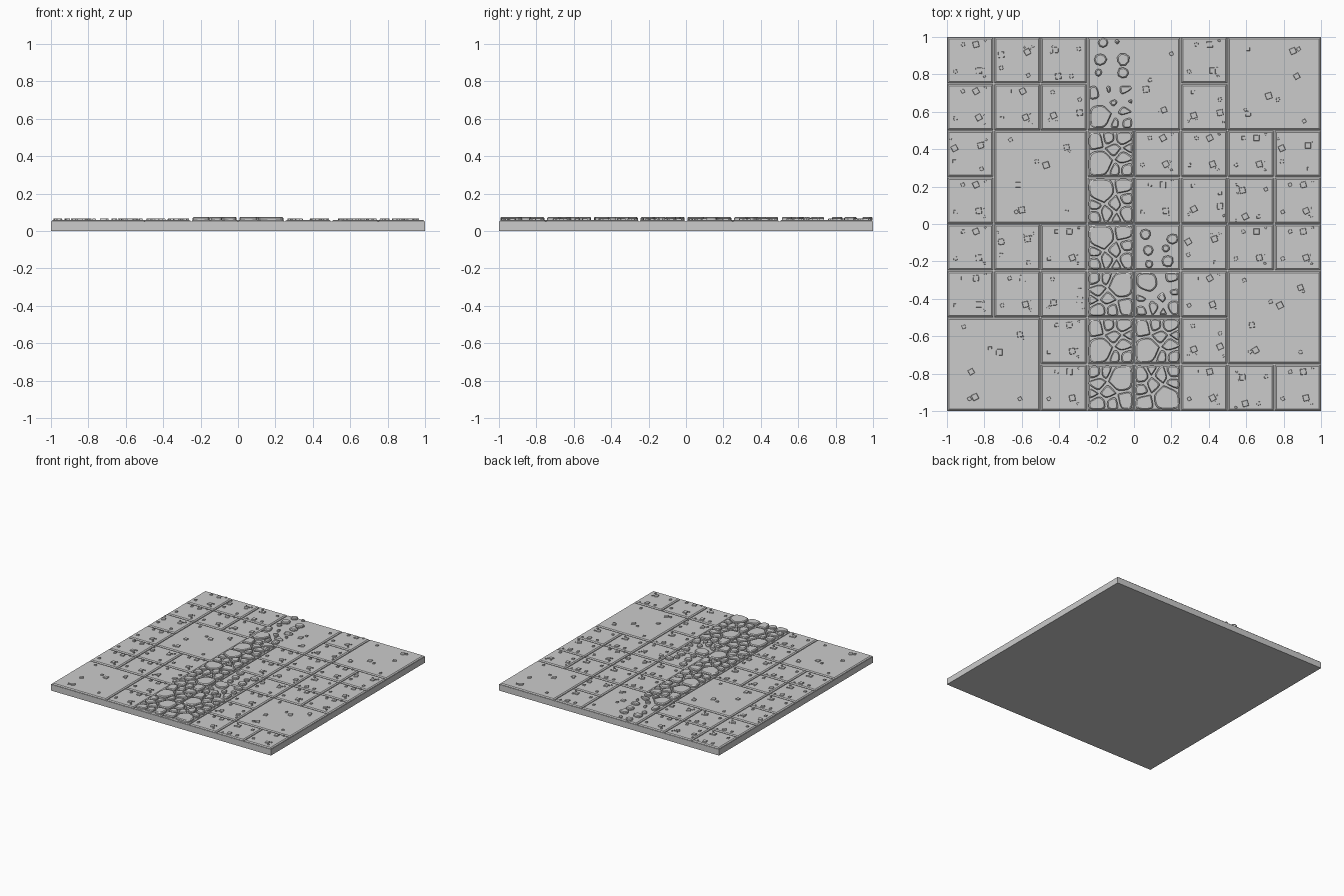
import bpy, bmesh, math, random
from mathutils import Vector

if "Cube" in bpy.data.objects:
    bpy.data.objects.remove(bpy.data.objects["Cube"])

random.seed(4)
C = 0.25                                   # grid cell size
Z_SLAB, Z_TILE, Z_CHIP, Z_STONE = 0.05, 0.06, 0.067, 0.076


def ring_stack(bm, rings):
    """Closed solid from matching outlines given as (points, z)."""
    loops = [[bm.verts.new((x, y, z)) for x, y in pts] for pts, z in rings]
    n = len(loops[0])
    for a, b in zip(loops, loops[1:]):
        for i in range(n):
            j = (i + 1) % n
            bm.faces.new((a[i], a[j], b[j], b[i]))
    bm.faces.new(loops[0][::-1])
    bm.faces.new(loops[-1])


def finish(bm, name):
    bmesh.ops.recalc_face_normals(bm, faces=bm.faces)
    me = bpy.data.meshes.new(name)
    bm.to_mesh(me)
    bm.free()
    bpy.context.collection.objects.link(bpy.data.objects.new(name, me))


def turn(x, y, r):
    for _ in range(r):
        x, y = -y, x
    return x, y


def rect(x0, y0, s, d):
    a, b, c, e = x0 + d, y0 + d, x0 + s - d, y0 + s - d
    return [(a, b), (c, b), (c, e), (a, e)]


def scaled(pts, d):
    """Pull an outline toward its centre by about d."""
    c = sum((Vector(p) for p in pts), Vector((0, 0))) / len(pts)
    r = sum((Vector(p) - c).length for p in pts) / len(pts)
    return [tuple(c + (Vector(p) - c) * max(0.3, 1 - d / r)) for p in pts]


# base slab
bm = bmesh.new()
ring_stack(bm, [(rect(-1, -1, 2, 0), 0), (rect(-1, -1, 2, 0), Z_SLAB)])
finish(bm, "base_slab")

# layout: large tiles (column, row, quarter turns); cobbled cells
large = [(1, 4, 0), (0, 0, 0), (6, 6, 2), (6, 1, 0), (3, 6, 3)]
full = {(3, 0): 0, (3, 1): 2, (3, 2): 0, (3, 3): 1, (3, 4): 1, (3, 5): 2,
        (4, 0): 3, (4, 1): 2}
turns = {(1, 7): 1, (2, 7): 2, (2, 6): 3, (5, 6): 3, (0, 5): 1, (7, 5): 1,
         (5, 4): 3, (6, 4): 2, (1, 3): 1, (5, 3): 1, (2, 2): 3, (5, 1): 3,
         (6, 0): 2}
covered = {(c + i, r + j) for c, r, _ in large for i in (0, 1) for j in (0, 1)}
singles = [(c, r) for c in range(8) for r in range(8) if (c, r) not in covered]

# bevelled paving tiles
bm = bmesh.new()
for c, r, s in [(c, r, C) for c, r in singles] + [(c, r, 2 * C) for c, r, _ in large]:
    x, y = -1 + c * C, -1 + r * C
    ring_stack(bm, [(rect(x, y, s, 0.003), Z_SLAB - 0.002),
                    (rect(x, y, s, 0.003), Z_SLAB + 0.003),
                    (rect(x, y, s, 0.011), Z_TILE)])
finish(bm, "paving_tiles")

# raised square chips on the tiles (x, y, size)
small_set = [(.03, .085, .033), (-.04, .085, .02), (.08, .105, .012),
             (-.08, -.06, .02), (.045, -.055, .033), (.07, -.04, .009),
             (.075, -.085, .012), (.062, -.075, .007)]
large_set = [(-.16, .2, .02), (.14, .16, .03), (.155, .14, .015),
             (-.02, .085, .02), (.03, .065, .035), (-.12, -.04, .03),
             (-.1, -.175, .034), (-.13, -.185, .02), (.14, -.185, .02)]


def chips(bm, cx, cy, table, r, keep=-9):
    for px, py, s in table:
        x, y = turn(px, py, r)
        if x < keep:
            continue
        a0 = math.pi / 4 + 0.25 + 0.3 * random.uniform(-1, 1)
        out = [(cx + x + 0.7 * s * math.cos(a0 + k * math.pi / 2),
                cy + y + 0.7 * s * math.sin(a0 + k * math.pi / 2)) for k in range(4)]
        ring_stack(bm, [(out, Z_TILE - 0.002), (scaled(out, 0.1 * s), Z_CHIP)])


bm = bmesh.new()
for c, r in singles:
    if (c, r) not in full and (c, r) not in ((4, 2), (4, 3)):
        chips(bm, -1 + (c + .5) * C, -1 + (r + .5) * C, small_set, turns.get((c, r), 0))
for c, r, t in large:
    chips(bm, -1 + (c + 1) * C, -1 + (r + 1) * C, large_set, t, 0.02 if c == 3 else -9)
finish(bm, "stone_chips")


# cobblestones: weighted cells cut from a square, corners rounded
seeds = [(.24, .2, .07), (-.08, .34, .01), (-.34, .34, .01), (-.26, .08, .01),
         (-.4, -.14, 0), (-.06, -.08, .01), (-.28, -.36, .02), (.06, -.34, .01),
         (.34, -.28, .03)]


def clip(poly, n, d):
    out = []
    for a, b in zip(poly, poly[1:] + poly[:1]):
        da, db = a.dot(n) - d, b.dot(n) - d
        if da <= 0:
            out.append(a)
        if da * db < 0:
            out.append(a.lerp(b, da / (da - db)))
    return out


def round_corners(poly, t):
    return [p for a, b in zip(poly, poly[1:] + poly[:1])
            for p in (a.lerp(b, t), a.lerp(b, 1 - t))]


def stone(bm, pts):
    ring_stack(bm, [(pts, Z_TILE - 0.003), (pts, Z_STONE - 0.006),
                    (scaled(pts, 0.007), Z_STONE)])


def cobbles(bm, c, r, t, gap, fade=None):
    cx, cy = -1 + (c + .5) * C, -1 + (r + .5) * C
    pts = [(Vector(turn(x, y, t)), w) for x, y, w in seeds]
    for p, w in pts:
        g = gap + (0.1 * max(0, p.y + 0.2) if fade else 0)
        poly = [Vector(v) for v in rect(-.47, -.47, .94, 0)]
        for q, v in pts:
            if q != p:
                d = q - p
                L = d.length
                poly = clip(poly, d / L, (q.dot(q) - p.dot(p) + w - v) / 2 / L - g)
        if len(poly) > 2:
            poly = round_corners(round_corners(poly, 0.2), 0.25)
            if fade:
                poly = [Vector(v) for v in scaled(poly, 0.02)]
            stone(bm, [(cx + v.x * C, cy + v.y * C) for v in poly])


bm = bmesh.new()
for (c, r), t in full.items():
    cobbles(bm, c, r, t, 0.022)
for c, r, t in ((4, 2, 1), (3, 6, 2)):      # thinning-out cells
    cobbles(bm, c, r, t, 0.03, True)
# scattered stones at the ends of the path (x, y, radius)
for x, y, s in [(.06, -.055, .029), (.205, -.08, .03), (.075, -.14, .028),
                (.18, -.2, .032), (.08, -.215, .022), (.17, -.13, .02),
                (-.165, .97, .026), (-.09, .975, .012), (-.18, .88, .034),
                (-.058, .88, .034), (-.19, .81, .02), (-.06, .808, .03)]:
    k0 = random.uniform(0, 1)
    stone(bm, [(x + s * random.uniform(.9, 1.1) * math.cos(k0 + k * math.pi / 4),
                y + s * random.uniform(.9, 1.1) * math.sin(k0 + k * math.pi / 4))
               for k in range(8)])
finish(bm, "cobblestones")
